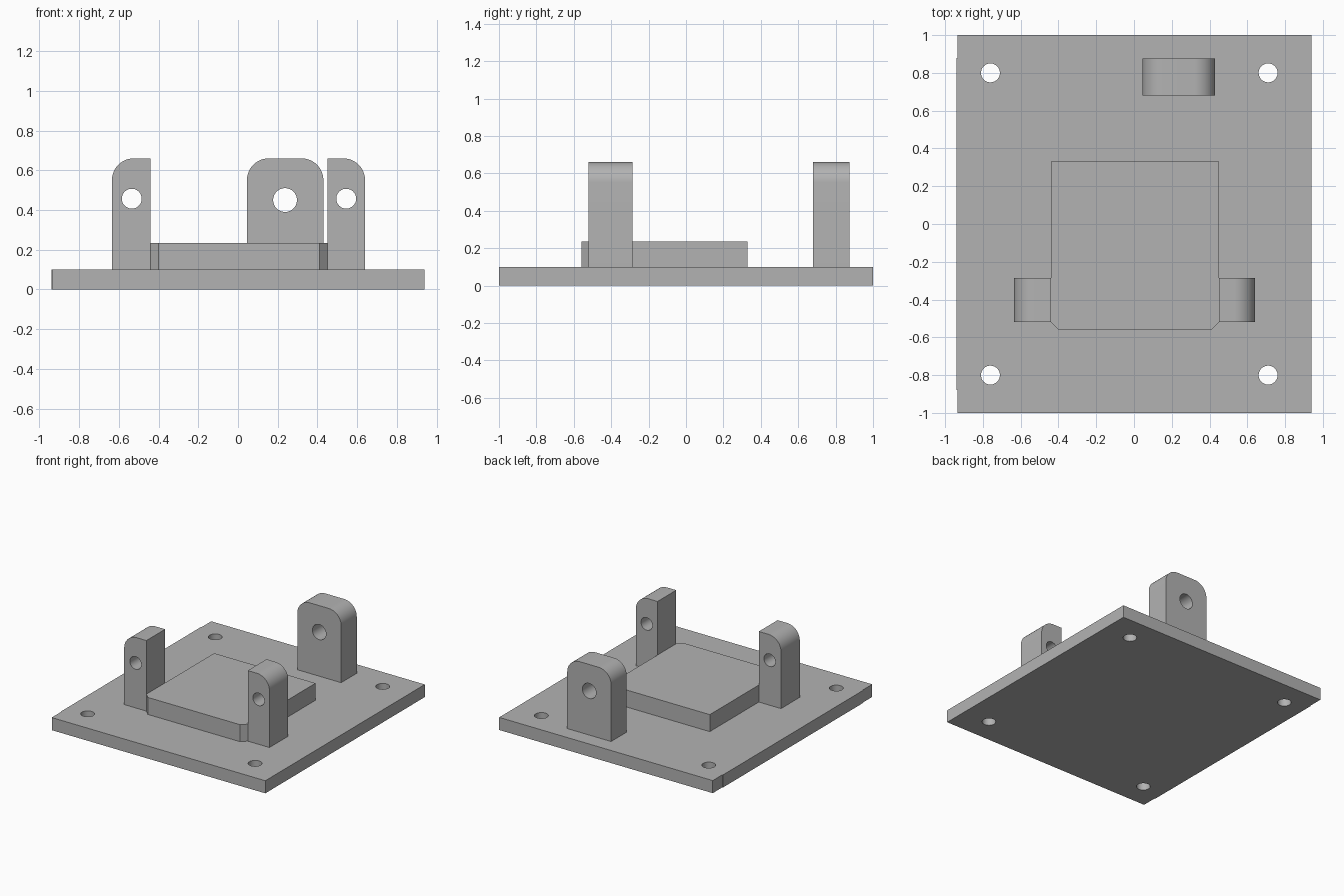
import bpy, bmesh
from math import sin, cos, pi, radians
from mathutils import Vector

if "Cube" in bpy.data.objects:
    bpy.data.objects.remove(bpy.data.objects["Cube"], do_unlink=True)

grey = bpy.data.materials.new("plain grey")
grey.use_nodes = True
GREY = (0.45, 0.45, 0.45, 1)
grey.diffuse_color = GREY
grey.node_tree.nodes["Principled BSDF"].inputs["Base Color"].default_value = GREY

PLATE_TOP = 0.1


def prism(name, outline, low, high, upright=False):
    """Extrude an outline along z, or along y when upright."""
    def place(p, d):
        return Vector((p[0], d, p[1])) if upright else Vector((p[0], p[1], d))
    bm = bmesh.new()
    face = bm.faces.new([bm.verts.new(place(p, low)) for p in outline])
    ext = bmesh.ops.extrude_face_region(bm, geom=[face])
    verts = [v for v in ext["geom"] if isinstance(v, bmesh.types.BMVert)]
    bmesh.ops.translate(bm, verts=verts, vec=place((0, 0), high - low))
    bmesh.ops.recalc_face_normals(bm, faces=bm.faces)
    mesh = bpy.data.meshes.new(name)
    bm.to_mesh(mesh)
    bm.free()
    mesh.materials.append(grey)
    obj = bpy.data.objects.new(name, mesh)
    bpy.context.collection.objects.link(obj)
    return obj


def arc(cx, cy, r, start, end, steps):
    angles = [start + (end - start) * i / steps for i in range(steps + 1)]
    return [(cx + r * cos(a), cy + r * sin(a)) for a in angles]


def drill(obj, centres, r, low, high, upright=False):
    """Cut round holes through a part, then remove the cutters."""
    bpy.context.view_layer.objects.active = obj
    for cx, cy in centres:
        circle = arc(cx, cy, r, 0, 2 * pi, 48)[:-1]
        cutter = prism("hole_cutter", circle, low - 0.1, high + 0.1, upright)
        cutter.hide_render = True
        mod = obj.modifiers.new("hole", "BOOLEAN")
        mod.operation, mod.solver, mod.object = "DIFFERENCE", "EXACT", cutter
        bpy.ops.object.modifier_apply(modifier=mod.name)
        bpy.data.objects.remove(cutter, do_unlink=True)


def smooth(obj):
    bpy.ops.object.select_all(action="DESELECT")
    obj.select_set(True)
    bpy.context.view_layer.objects.active = obj
    bpy.ops.object.shade_smooth_by_angle(angle=radians(30))


def lug(name, x0, x1, y0, y1, hole, r, round_left=True, round_right=True):
    """Upright tab with rounded top corners and a pin hole."""
    top, rad = 0.66, 0.11
    outline = [(x0, PLATE_TOP), (x1, PLATE_TOP)]
    outline += arc(x1 - rad, top - rad, rad, 0, pi / 2, 16) if round_right else [(x1, top)]
    outline += arc(x0 + rad, top - rad, rad, pi / 2, pi, 16) if round_left else [(x0, top)]
    obj = prism(name, outline, y0, y1, upright=True)
    drill(obj, [hole], r, y0, y1, upright=True)
    smooth(obj)


# Base plate, with slightly relieved right-hand corners and four bolt holes
plate = prism("base_plate", [
    (-0.935, -1), (0.94, -1), (0.94, 1), (-0.935, 1),
    (-0.935, 0.88), (-0.94, 0.88), (-0.94, -0.88), (-0.935, -0.88)], 0, PLATE_TOP)
drill(plate, [(x, y) for x in (-0.76, 0.71) for y in (-0.8, 0.8)], 0.05, 0, PLATE_TOP)
smooth(plate)

# Raised pad with chamfered front corners
prism("raised_pad", [
    (-0.44, 0.33), (-0.44, -0.52), (-0.4, -0.56),
    (0.41, -0.56), (0.45, -0.52), (0.45, 0.33)], PLATE_TOP, 0.235)

# Pin lugs
lug("right_lug", -0.635, -0.44, -0.52, -0.285, (-0.535, 0.457), 0.05, round_right=False)
lug("left_lug", 0.45, 0.64, -0.52, -0.285, (0.545, 0.457), 0.05, round_left=False)
lug("back_lug", 0.045, 0.43, 0.68, 0.875, (0.237, 0.45), 0.06)
